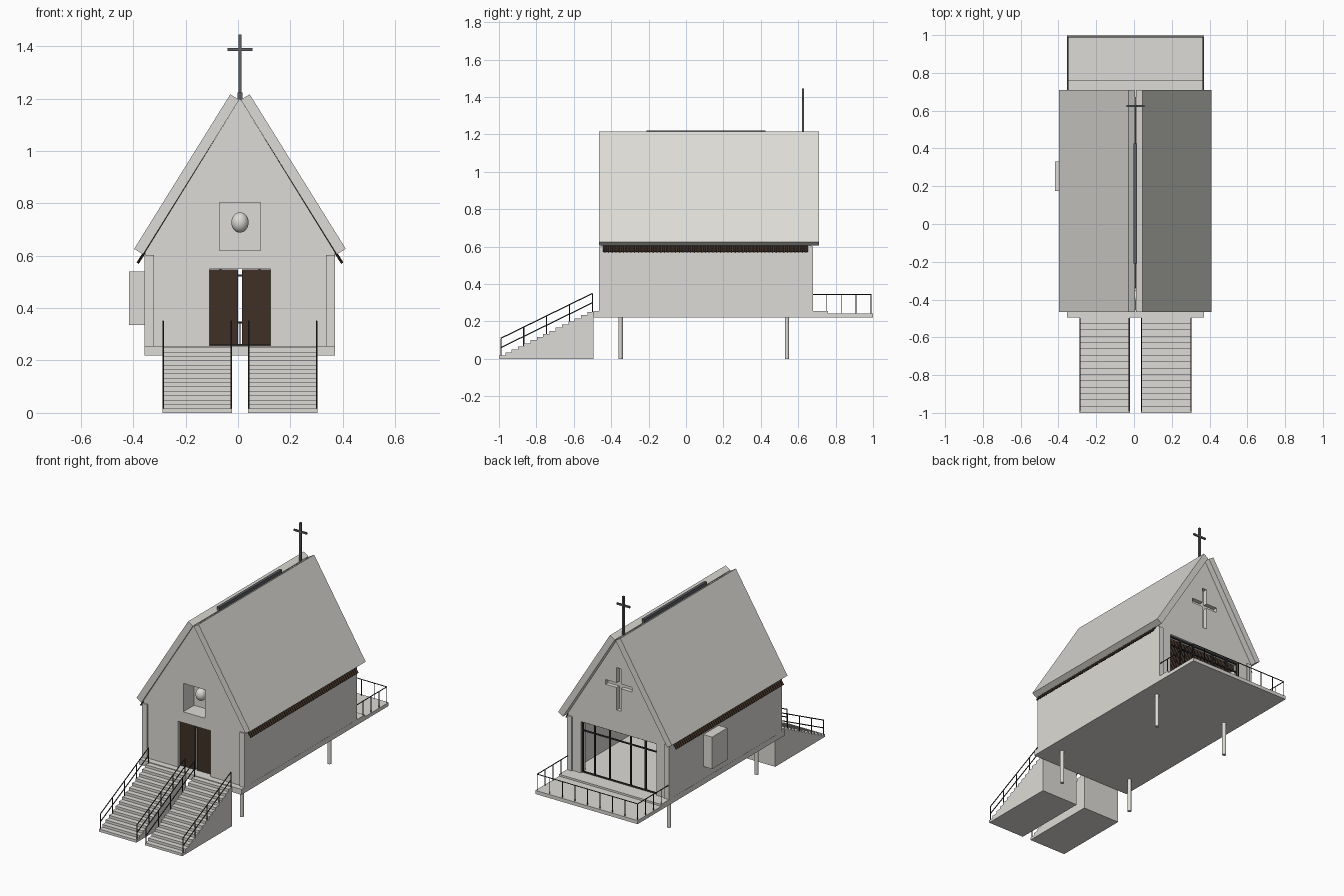
import bpy, bmesh, math
from mathutils import Vector

if "Cube" in bpy.data.objects:
    bpy.data.objects.remove(bpy.data.objects["Cube"], do_unlink=True)

CX = 0.0075            # axis of symmetry of the building
FLOOR = 0.255
DECK = 0.243


def material(name, rgb):
    m = bpy.data.materials.new(name)
    m.use_nodes = True
    m.diffuse_color = (*rgb, 1)
    m.node_tree.nodes["Principled BSDF"].inputs["Base Color"].default_value = (*rgb, 1)
    return m


PLASTER = material("warm white plaster", (0.72, 0.71, 0.67))
WOOD = material("dark brown wood", (0.050, 0.030, 0.020))
METAL = material("dark metal", (0.035, 0.035, 0.038))
STEEL = material("grey steel", (0.11, 0.115, 0.125))


def finish(name, bm, mat):
    bmesh.ops.recalc_face_normals(bm, faces=bm.faces)
    me = bpy.data.meshes.new(name)
    bm.to_mesh(me)
    bm.free()
    me.materials.append(mat)
    ob = bpy.data.objects.new(name, me)
    bpy.context.collection.objects.link(ob)
    return ob


def add_box(bm, x, y, z):
    """Box from three (low, high) ranges."""
    r = bmesh.ops.create_cube(bm, size=1)
    for v in r["verts"]:
        v.co = [lo + (c + 0.5) * (hi - lo) for c, (lo, hi) in zip(v.co, (x, y, z))]


def boxes(name, mat, *ranges):
    bm = bmesh.new()
    for r in ranges:
        add_box(bm, *r)
    return finish(name, bm, mat)


def prism(name, mat, pts, axis, lo, hi):
    """Extrude an outline along x (points are y, z) or along y (points are x, z)."""
    bm = bmesh.new()
    place = (lambda a, b: (lo, a, b)) if axis == "x" else (lambda a, b: (a, lo, b))
    f = bm.faces.new([bm.verts.new(place(*p)) for p in pts])
    r = bmesh.ops.extrude_face_region(bm, geom=[f])
    step = (hi - lo, 0, 0) if axis == "x" else (0, hi - lo, 0)
    bmesh.ops.translate(bm, vec=step, verts=[g for g in r["geom"] if isinstance(g, bmesh.types.BMVert)])
    return finish(name, bm, mat)


def add_rod(bm, a, b, r=0.003, sides=6):
    a, b = Vector(a), Vector(b)
    d = b - a
    rot = d.to_track_quat("Z", "Y").to_matrix().to_4x4()
    rot.translation = (a + b) / 2
    bmesh.ops.create_cone(bm, cap_ends=True, segments=sides, radius1=r, radius2=r,
                          depth=d.length, matrix=rot)


def cut(target, cutter):
    cutter.hide_render = True
    mod = target.modifiers.new("opening", "BOOLEAN")
    mod.operation, mod.solver, mod.object = "DIFFERENCE", "EXACT", cutter
    bpy.context.view_layer.objects.active = target
    bpy.ops.object.modifier_apply(modifier=mod.name)
    bpy.data.objects.remove(cutter, do_unlink=True)


def span(half, centre=CX):
    return (centre - half, centre + half)


# Base slab, rear deck and stilts
boxes("floor_slab", PLASTER, (span(0.3635), (-0.495, 0.76), (0.22, FLOOR)))
boxes("rear_deck", PLASTER, (span(0.3635), (0.76, 1.0), (0.22, DECK)))
bm = bmesh.new()
for x in span(0.265):
    for y in (-0.35, 0.54):
        add_rod(bm, (x, y, 0), (x, y, 0.225), 0.012, 12)
finish("stilts", bm, PLASTER)

# Gable walls with their openings
gable = [(CX - 0.362, FLOOR), (CX + 0.362, FLOOR), (CX + 0.362, 0.614),
         (CX, 1.2), (CX - 0.362, 0.614)]
front = prism("front_wall", PLASTER, gable, "y", -0.455, -0.405)
cut(front, boxes("door_cutter", PLASTER, (span(0.116), (-0.6, -0.3), (0.2, 0.55))))
cut(front, boxes("niche_cutter", PLASTER, (span(0.078), (-0.6, -0.3), (0.61, 0.803))))
rear = prism("rear_wall", PLASTER, gable, "y", 0.625, 0.672)
cut(rear, boxes("window_cutter", PLASTER, (span(0.27), (0.5, 0.8), (0.2, 0.585))))
cut(rear, boxes("cross_cutter", PLASTER, (span(0.015), (0.645, 0.8), (0.727, 1.0))))
cut(rear, boxes("cross_arm_cutter", PLASTER, (span(0.095), (0.645, 0.8), (0.872, 0.902))))

# Side walls, corner posts and wall cabinet
for side, s in (("left", 1), ("right", -1)):
    xs = sorted((CX + s * 0.333, CX + s * 0.3625))
    boxes(side + "_wall", PLASTER, (xs, (-0.42, 0.665), (FLOOR, 0.61)))
    xp = sorted((CX + s * 0.329, CX + s * 0.3635))
    boxes(side + "_corner_posts", PLASTER, (xp, (-0.465, -0.41), (FLOOR, 0.602)),
          (xp, (0.635, 0.68), (FLOOR, 0.602)))
boxes("wall_cabinet", PLASTER, ((-0.417, -0.35), (0.175, 0.33), (0.335, 0.54)))

# Double door
for side, s in (("left", 1), ("right", -1)):
    xs = sorted((CX + s * 0.007, CX + s * 0.116))
    boxes(side + "_door", WOOD, (xs, (-0.435, -0.42), (FLOOR + 0.004, 0.548)))

# Niche with an egg-shaped ornament
boxes("niche", PLASTER, (span(0.085), (-0.345, -0.335), (0.61, 0.81)),
      (span(0.085), (-0.455, -0.335), (0.61, 0.62)),
      (span(0.004, CX - 0.082), (-0.41, -0.335), (0.61, 0.81)),
      (span(0.004, CX + 0.082), (-0.41, -0.335), (0.61, 0.81)))
bm = bmesh.new()
bmesh.ops.create_uvsphere(bm, u_segments=24, v_segments=16, radius=1)
bmesh.ops.scale(bm, vec=(0.033, 0.033, 0.039), verts=bm.verts)
bmesh.ops.translate(bm, vec=(CX, -0.385, 0.727), verts=bm.verts)
for f in bm.faces:
    f.smooth = True
finish("niche_ornament", bm, PLASTER)

# Roof slabs with ribbed wooden lining beneath
for side, s in (("left", 1), ("right", -1)):
    prof = [(0.037, 1.216), (0.404, 0.626), (0.370, 0.605), (0.003, 1.195)]
    prism(side + "_roof", PLASTER, [(CX + s * x, z) for x, z in prof], "y", -0.465, 0.71)
    bm = bmesh.new()
    ribs = 110
    rows = []
    for i in range(ribs + 1):
        d = 0.003 + 0.007 * (i % 2)
        y = -0.444 + 1.096 * i / ribs
        rows.append([bm.verts.new((CX + s * (x - 0.85 * d), y, z - 0.53 * d))
                     for x, z in ((0.012, 1.18), (0.396, 0.575))])
    for a, b in zip(rows, rows[1:]):
        bm.faces.new((a[0], a[1], b[1], b[0]))
    lining = finish(side + "_roof_lining", bm, WOOD)
    thick = lining.modifiers.new("thickness", "SOLIDIFY")
    thick.thickness, thick.offset = 0.003, 0

# Ridge beam, ridge strip and cross
boxes("ridge_beam", WOOD, (span(0.01), (-0.34, 0.63), (1.15, 1.175)))
boxes("ridge_strip", STEEL, (span(0.009), (-0.21, 0.425), (1.175, 1.222)))
boxes("roof_cross", STEEL, (span(0.006), (0.619, 0.631), (1.16, 1.445)),
      (span(0.047), (0.62, 0.63), (1.381, 1.392)))

# Rear window bars
bars = [(span(0.004, CX + x), (0.65, 0.66), (FLOOR, 0.585))
        for x in (-0.266, -0.18, -0.075, 0.075, 0.18, 0.266)]
for z in (0.259, 0.525, 0.581):
    bars.append((span(0.27), (0.651, 0.659), span(0.004, z)))
boxes("window_bars", METAL, *bars)

# Twin stairs with handrails
STEPS, Y0, Y1 = 15, -1.0, -0.494
run, rise = (Y1 - Y0) / STEPS, 0.25 / STEPS
outline = [(Y1, 0), (Y0, 0)]
for i in range(STEPS):
    outline += [(Y0 + i * run, (i + 1) * rise), (Y0 + (i + 1) * run, (i + 1) * rise)]
for side, s in (("left", 1), ("right", -1)):
    x0, x1 = sorted((CX + s * 0.03, CX + s * 0.296))
    prism(side + "_stairs", PLASTER, outline, "x", x0, x1)
    bm = bmesh.new()
    for x in (x0 + 0.003, x1 - 0.003):
        for low in (0.06, 0.11):
            add_rod(bm, (x, -0.99, low), (x, -0.5, low + 0.24))
        for i in range(5):
            t = i / 4
            y = -0.99 + 0.49 * t
            add_rod(bm, (x, y, 0.01 + 0.235 * t), (x, y, 0.11 + 0.24 * t))
    finish(side + "_stair_rails", bm, METAL)

# Deck railing on three sides
bm = bmesh.new()
xl, xr = span(0.357)
TOP = 0.345
for x in (xl, xr):
    add_rod(bm, (x, 0.68, TOP), (x, 0.99, TOP))
    for i in range(4):
        y = 0.75 + 0.08 * i
        add_rod(bm, (x, y, DECK - 0.005), (x, y, TOP), 0.0025)
add_rod(bm, (xl, 0.99, TOP), (xr, 0.99, TOP))
for i in range(1, 8):
    x = xl + (xr - xl) * i / 8
    add_rod(bm, (x, 0.99, DECK - 0.005), (x, 0.99, TOP), 0.0025)
finish("deck_railing", bm, METAL)
